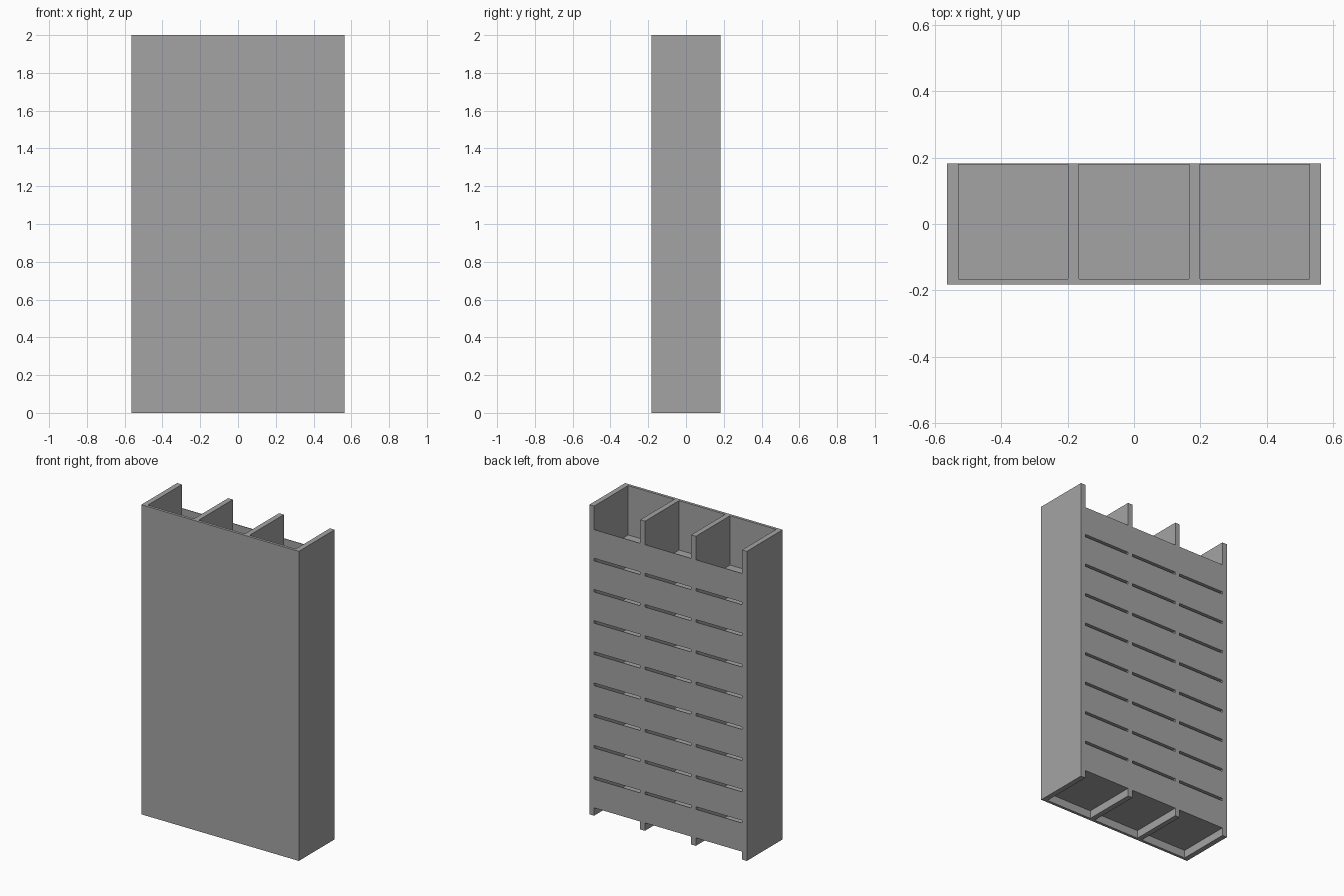
import bpy
import bmesh
from mathutils import Matrix, Vector

cube = bpy.data.objects.get("Cube")
if cube:
    bpy.data.objects.remove(cube, do_unlink=True)

grey = bpy.data.materials.new("plain_grey")
grey.use_nodes = True
grey.diffuse_color = (0.37, 0.37, 0.37, 1)
grey.node_tree.nodes["Principled BSDF"].inputs["Base Color"].default_value = grey.diffuse_color


def boxes(name, spans):
    """One object made of boxes, each given as low and high corners."""
    bm = bmesh.new()
    for low, high in spans:
        low, high = Vector(low), Vector(high)
        size = high - low
        move = Matrix.Translation((low + high) / 2)
        bmesh.ops.create_cube(bm, size=1, matrix=move @ Matrix.Diagonal((*size, 1)))
    mesh = bpy.data.meshes.new(name)
    bm.to_mesh(mesh)
    bm.free()
    mesh.materials.append(grey)
    obj = bpy.data.objects.new(name, mesh)
    bpy.context.collection.objects.link(obj)
    return obj


HALF_W, HALF_D, HEIGHT = 0.563, 0.183, 2.0
WALL, PANEL, SKIN = 0.034, 0.018, 0.004
COLUMNS, ROWS = 3, 9
PITCH_X = (2 * HALF_W - WALL) / COLUMNS
LIP_TOP, PITCH_Z, BIN_H = 1.848, 0.2015, 0.185
inner_y = -HALF_D + PANEL

# Closed front panel
boxes("front_panel", [((-HALF_W, -HALF_D, 0), (HALF_W, inner_y, HEIGHT))])

# Outer walls and the dividers between columns
lefts = [-HALF_W + i * PITCH_X for i in range(COLUMNS + 1)]
for i, x in enumerate(lefts):
    name = "side_wall" if i in (0, COLUMNS) else "divider"
    boxes(name, [((x, inner_y, 0), (x + WALL, HALF_D, HEIGHT))])

# Bins: a shelf floor and a thin back, with a slot left above each
for x in lefts[:-1]:
    x0, x1 = x + WALL, x + PITCH_X
    floors, backs = [], []
    for row in range(ROWS):
        top = LIP_TOP - row * PITCH_Z
        base = top - BIN_H
        floors.append(((x0, inner_y, base), (x1, HALF_D - SKIN, base + PANEL)))
        backs.append(((x0, HALF_D - SKIN, base), (x1, HALF_D, top)))
    boxes("shelf_floors", floors)
    boxes("bin_backs", backs)
